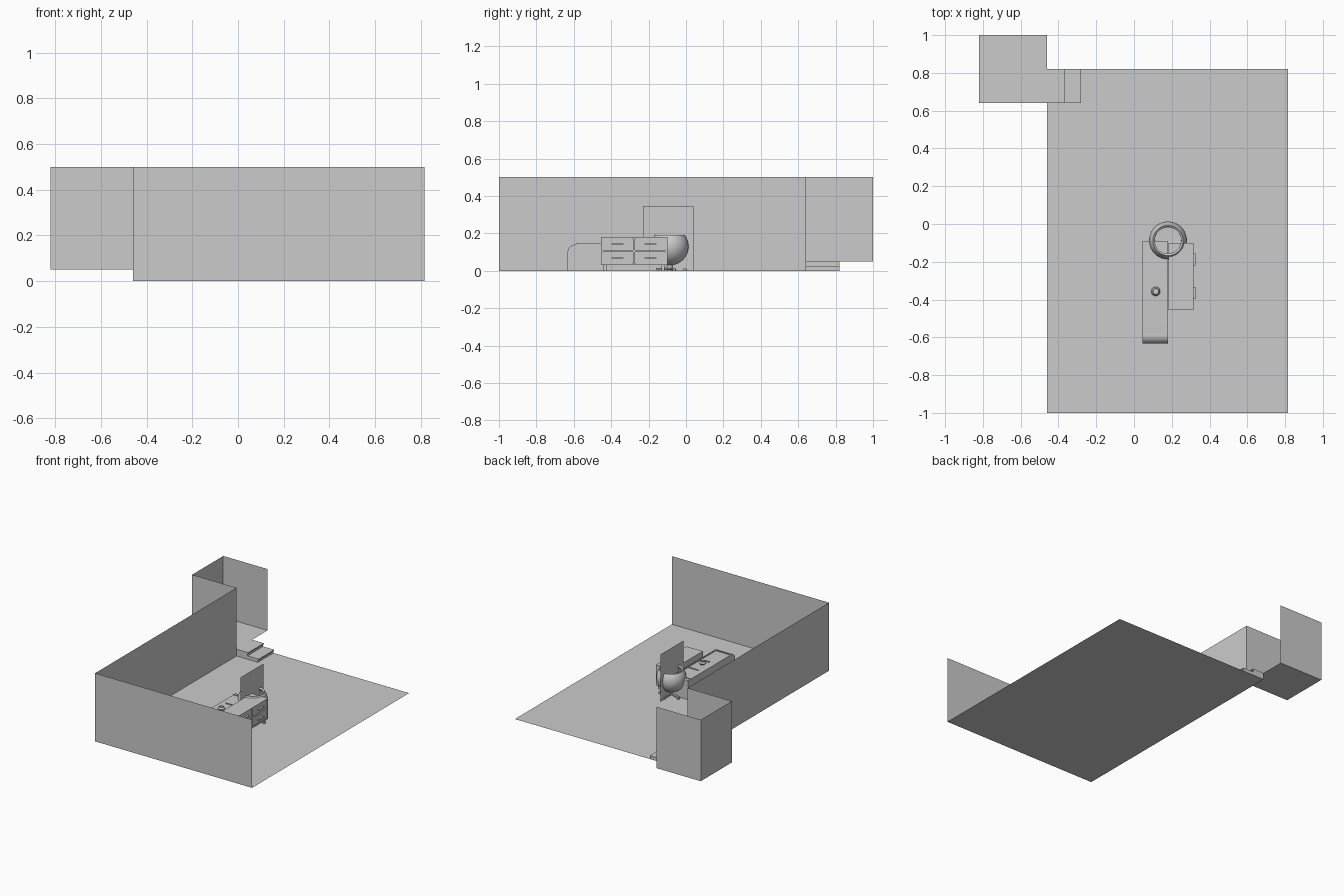
import bpy, bmesh, math
from mathutils import Vector

if "Cube" in bpy.data.objects:
    bpy.data.objects.remove(bpy.data.objects["Cube"], do_unlink=True)

grey = bpy.data.materials.new("light_grey")
grey.use_nodes = True
grey.diffuse_color = (0.6, 0.6, 0.6, 1)
grey.node_tree.nodes["Principled BSDF"].inputs["Base Color"].default_value = (0.6, 0.6, 0.6, 1)


def add(name, bm, smooth=False):
    mesh = bpy.data.meshes.new(name)
    bm.to_mesh(mesh)
    bm.free()
    obj = bpy.data.objects.new(name, mesh)
    bpy.context.collection.objects.link(obj)
    mesh.materials.append(grey)
    if smooth:
        bpy.ops.object.select_all(action='DESELECT')
        obj.select_set(True)
        bpy.context.view_layer.objects.active = obj
        bpy.ops.object.shade_smooth_by_angle(angle=math.radians(40))
    return obj


def sheet(name, *points):
    bm = bmesh.new()
    bm.faces.new([bm.verts.new(p) for p in points])
    return add(name, bm)


def wall(name, a, b, z0, z1):
    return sheet(name, (*a, z0), (*b, z0), (*b, z1), (*a, z1))


def box(name, lo, hi):
    lo, hi = Vector(lo), Vector(hi)
    bm = bmesh.new()
    bmesh.ops.create_cube(bm, size=1)
    for v in bm.verts:
        v.co = (lo + hi) / 2 + v.co * (hi - lo)
    return add(name, bm)


def lathe(name, profile, center, steps=40):
    bm = bmesh.new()
    verts = [bm.verts.new((r, 0, z)) for r, z in profile]
    edges = [bm.edges.new(pair) for pair in zip(verts, verts[1:])]
    bmesh.ops.spin(bm, geom=verts + edges, cent=(0, 0, 0), axis=(0, 0, 1),
                   angle=math.tau, steps=steps, use_duplicate=False)
    bmesh.ops.remove_doubles(bm, verts=bm.verts, dist=0.0002)
    bmesh.ops.recalc_face_normals(bm, faces=bm.faces)
    bmesh.ops.translate(bm, verts=bm.verts, vec=center)
    return add(name, bm, True)


# Room shell
L, R, F, B, H = -0.46, 0.815, -1.0, 0.82, 0.5
sheet("floor", (L, F, 0), (R, F, 0), (R, B, 0), (L, B, 0))
wall("front_wall", (L, F), (R, F), 0, H)
wall("side_wall", (L, F), (L, 0.64), 0, H)

# Raised entry bay
X, D, Z = -0.82, 0.64, 0.05
sheet("entry_floor", (X, D, Z), (L, D, Z), (L, 1, Z), (X, 1, Z))
wall("entry_front_wall", (X, D), (L, D), Z, H)
wall("entry_side_wall", (X, D), (X, 1), Z, H)
wall("entry_back_wall", (X, 1), (L, 1), Z, H)

# Entry steps: risers with slightly overhanging treads
for i, (x, z) in enumerate([(-0.365, 0.05), (-0.28, 0.025)]):
    box(f"step_riser_{i}", (L, D, 0), (x - 0.006, B, z - 0.008))
    box(f"step_tread_{i}", (L, D, z - 0.008), (x, B, z))

# Desk with a rounded end
bm = bmesh.new()
profile = [(-0.09, 0), (-0.09, 0.14)]
for i in range(9):
    a = math.pi / 2 * (1 + i / 8)
    profile.append((-0.59 + 0.043 * math.cos(a), 0.097 + 0.043 * math.sin(a)))
profile.append((-0.633, 0))
face = bm.faces.new([bm.verts.new((0.045, y, z)) for y, z in profile])
ext = bmesh.ops.extrude_face_region(bm, geom=[face])
bmesh.ops.translate(bm, vec=(0.135, 0, 0),
                    verts=[g for g in ext["geom"] if isinstance(g, bmesh.types.BMVert)])
bmesh.ops.recalc_face_normals(bm, faces=bm.faces)
add("desk", bm, True)
box("desk_edge_strip", (0.165, -0.58, 0.14), (0.172, -0.13, 0.145))
box("desk_end_strip", (0.055, -0.587, 0.14), (0.172, -0.58, 0.145))
box("desk_back_strip", (0.045, -0.12, 0.14), (0.18, -0.113, 0.145))
box("pen", (0.08, -0.262, 0.14), (0.16, -0.256, 0.146))
box("note_block", (0.095, -0.412, 0.14), (0.132, -0.402, 0.146))

# Round pot on the desk
lathe("desk_pot", [(0, 0), (0.016, 0), (0.024, 0.012), (0.017, 0.024),
                   (0.013, 0.024), (0.013, 0.012), (0, 0.012)],
      (0.115, -0.357, 0.14), 24)

# Drawer cabinet: carcass, face frame, drawers, pulls and feet
y0, y1, z0, z1, xf = -0.455, -0.1, 0.03, 0.18, 0.315
ym, zm, t = (y0 + y1) / 2, (z0 + z1) / 2, 0.01
box("cabinet_body", (0.182, y0, z0), (xf - 0.012, y1, z1))
for i, y in enumerate([y0, ym - t / 2, y1 - t]):
    box(f"cabinet_upright_{i}", (xf - 0.012, y, z0), (xf, y + t, z1))
for i, z in enumerate([z0, zm - t / 2, z1 - t]):
    box(f"cabinet_rail_{i}", (xf - 0.012, y0, z), (xf, y1, z + t))
for i, yc in enumerate([(y0 + ym) / 2, (ym + y1) / 2]):
    for j, zc in enumerate([(z0 + zm) / 2, (zm + z1) / 2]):
        box(f"drawer_{i}_{j}", (xf - 0.014, yc - 0.078, zc - 0.029),
            (xf - 0.004, yc + 0.078, zc + 0.029))
        box(f"drawer_pull_{i}_{j}", (xf - 0.004, yc - 0.032, zc - 0.003),
            (xf + 0.01, yc + 0.032, zc + 0.003))
for y in (y0 + 0.015, y1 - 0.03):
    for x in (0.19, 0.29):
        box("cabinet_foot", (x, y, 0), (x + 0.014, y + 0.014, z0))

# Ball chair: hollow bowl, stem and star base
cx, cy = 0.18, -0.087
r, ri, cut = 0.1, 0.088, math.asin(0.6)
n = 14
angles = [-math.pi / 2 + (math.pi / 2 + cut) * i / n for i in range(n + 1)]
shell = [(r * math.cos(a), r * math.sin(a)) for a in angles]
shell += [(ri * math.cos(a), ri * math.sin(a)) for a in reversed(angles)]
lathe("chair_shell", shell, (cx, cy, 0.13))
lathe("chair_cushion", [(0.082, 0), (0.07, 0.012), (0, 0.008)], (cx, cy, 0.095))
lathe("chair_stem", [(0, 0.005), (0.014, 0.005), (0.014, 0.034)], (cx, cy, 0), 16)
for i in range(5):
    leg = box("chair_base_arm", (0, -0.007, 0.006), (0.085, 0.007, 0.016))
    leg.location = (cx, cy, 0)
    leg.rotation_euler.z = math.tau * i / 5 + 0.3
    a = leg.rotation_euler.z
    lathe("chair_caster", [(0, 0), (0.009, 0), (0.009, 0.01), (0, 0.01)],
          (cx + 0.08 * math.cos(a), cy + 0.08 * math.sin(a), 0), 12)

# Upright screen panel standing through the seat
wall("screen_panel", (cx, -0.23), (cx, 0.04), 0, 0.345)
